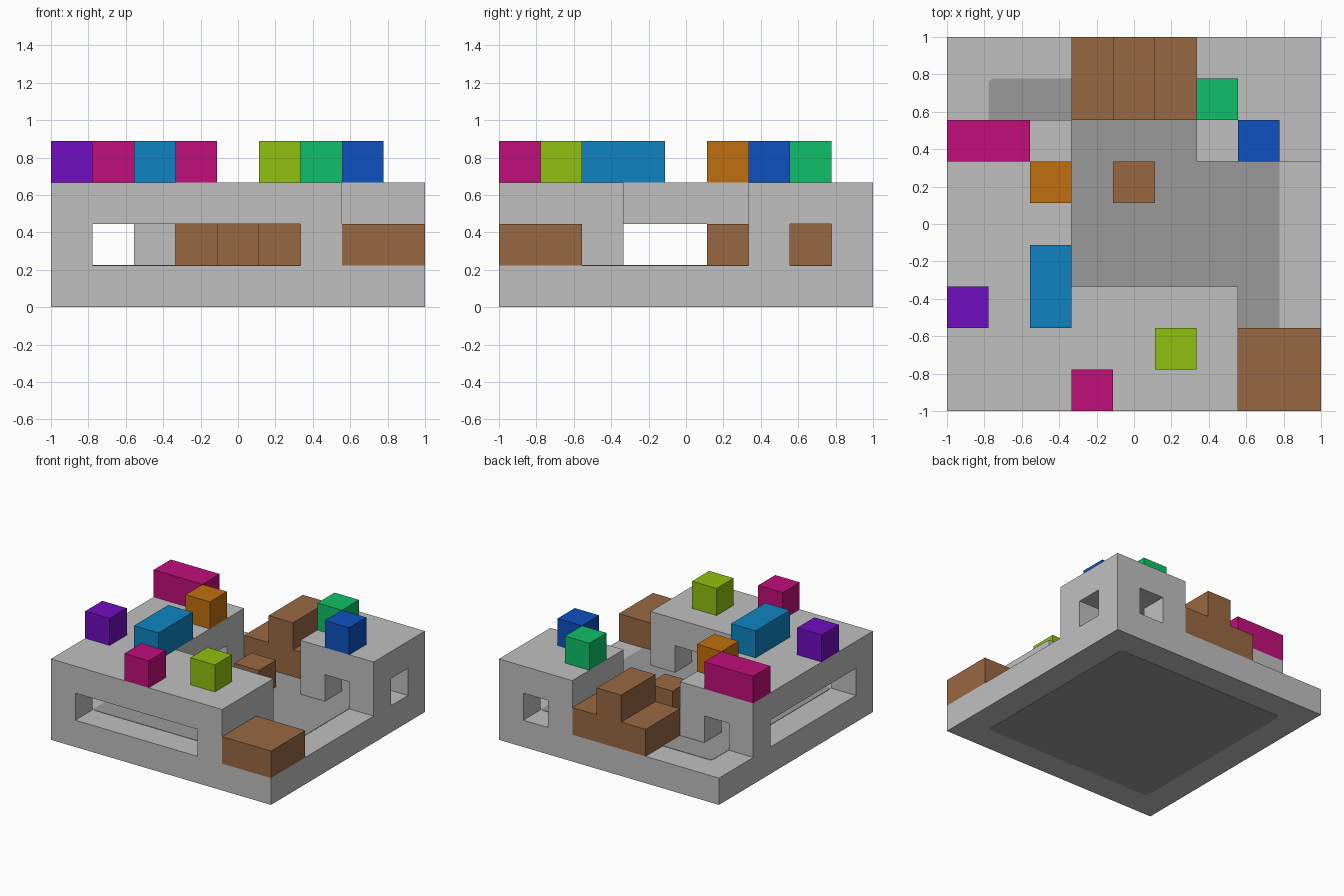
import bpy, bmesh
from itertools import product
from mathutils import Vector

if "Cube" in bpy.data.objects:
    bpy.data.objects.remove(bpy.data.objects["Cube"], do_unlink=True)

U = 2 / 9  # everything sits on a grid of 9 x 9 cells


def material(name, r, g, b):
    lin = [(c / 255 / 12.92) if c < 11 else ((c / 255 + 0.055) / 1.055) ** 2.4 for c in (r, g, b)]
    m = bpy.data.materials.new(name)
    m.use_nodes = True
    m.diffuse_color = (*lin, 1)
    m.node_tree.nodes["Principled BSDF"].inputs["Base Color"].default_value = (*lin, 1)
    return m


STONE = material("light grey", 192, 192, 192)
FLOOR = material("dark grey", 154, 154, 154)
WOOD = material("brown", 153, 104, 66)
MAGENTA = material("magenta", 192, 14, 122)
PURPLE = material("purple", 112, 14, 192)
SKY = material("light blue", 14, 132, 192)
BLUE = material("blue", 14, 80, 192)
GREEN = material("green", 14, 192, 104)
LIME = material("lime", 144, 192, 14)
ORANGE = material("orange", 192, 112, 14)


def finish(name, bm, mat):
    mesh = bpy.data.meshes.new(name)
    bm.to_mesh(mesh)
    bm.free()
    mesh.materials.append(mat)
    ob = bpy.data.objects.new(name, mesh)
    bpy.context.collection.objects.link(ob)
    return ob


def cells(boxes):
    """Grid cells inside boxes given as (x0, x1, y0, y1, z0, z1)."""
    return {c for x0, x1, y0, y1, z0, z1 in boxes
            for c in product(range(x0, x1), range(y0, y1), range(z0, z1))}


def block(name, mat, solid, holes=()):
    """One closed skin around the solid boxes, minus the holes."""
    filled = cells(solid) - cells(holes)
    bm = bmesh.new()
    for c in filled:
        for axis, side in product(range(3), (0, 1)):
            near = list(c)
            near[axis] += 2 * side - 1
            if tuple(near) in filled:
                continue
            a, b = (axis + 1) % 3, (axis + 2) % 3
            ring = []
            for da, db in ((0, 0), (1, 0), (1, 1), (0, 1)):
                p = list(c)
                p[axis] += side
                p[a] += da
                p[b] += db
                ring.append(bm.verts.new((p[0] * U - 1, p[1] * U - 1, p[2] * U)))
            bm.faces.new(ring if side else ring[::-1])
    bmesh.ops.remove_doubles(bm, verts=bm.verts, dist=1e-4)
    bmesh.ops.dissolve_limit(bm, angle_limit=0.01, verts=bm.verts, edges=bm.edges)
    return finish(name, bm, mat)


def slab(name, mat, half, z0, z1, radius=0):
    """Square slab, optionally with rounded corners."""
    bm = bmesh.new()
    bmesh.ops.create_cube(bm, size=1)
    bmesh.ops.scale(bm, vec=(2 * half, 2 * half, z1 - z0), verts=bm.verts)
    bmesh.ops.translate(bm, vec=Vector((0, 0, (z0 + z1) / 2)), verts=bm.verts)
    if radius:
        upright = [e for e in bm.edges if abs(e.verts[0].co.z - e.verts[1].co.z) > 1e-4]
        bmesh.ops.bevel(bm, geom=upright, offset=radius, segments=4, profile=0.5, affect='EDGES')
    return finish(name, bm, mat)


# Base with a dark panel on its top and underside
slab("base", STONE, 1, 0.002, U)
slab("floor_panel", FLOOR, 7 * U / 2, U - 0.002, U + 0.003, 0.03)
slab("underside_panel", FLOOR, 7 * U / 2, 0, 0.004, 0.03)

# L-shaped building with a corridor, long windows and end doors
block("corner_building", STONE,
      [(0, 7, 0, 3, 1, 3), (0, 3, 3, 7, 1, 3)],
      [(1, 6, 0, 2, 1, 2), (0, 2, 1, 6, 1, 2),    # corridor and outer windows
       (3, 6, 2, 3, 1, 2), (2, 3, 3, 6, 1, 2),    # courtyard openings
       (1, 2, 6, 7, 1, 2), (6, 7, 1, 2, 1, 2)])   # end doors

# Small tower with a window in each wall
block("tower", STONE, [(6, 9, 6, 9, 1, 3)],
      [(7, 8, 6, 9, 1, 2), (6, 9, 7, 8, 1, 2)])

# Wooden steps and crates
block("back_steps", WOOD, [(3, 6, 7, 9, 1, 2), (4, 5, 7, 9, 2, 3)])
block("front_platform", WOOD, [(7, 9, 0, 2, 1, 2)])
block("courtyard_crate", WOOD, [(4, 5, 5, 6, 1, 2)])

# Coloured blocks on the roofs: x0, x1, y0, y1
for name, mat, spot in (
        ("purple_block", PURPLE, (0, 1, 2, 3)),
        ("long_magenta_block", MAGENTA, (0, 2, 6, 7)),
        ("magenta_block", MAGENTA, (3, 4, 0, 1)),
        ("light_blue_block", SKY, (2, 3, 2, 4)),
        ("orange_block", ORANGE, (2, 3, 5, 6)),
        ("lime_block", LIME, (5, 6, 1, 2)),
        ("green_block", GREEN, (6, 7, 7, 8)),
        ("blue_block", BLUE, (7, 8, 6, 7))):
    block(name, mat, [(*spot, 3, 4)])
